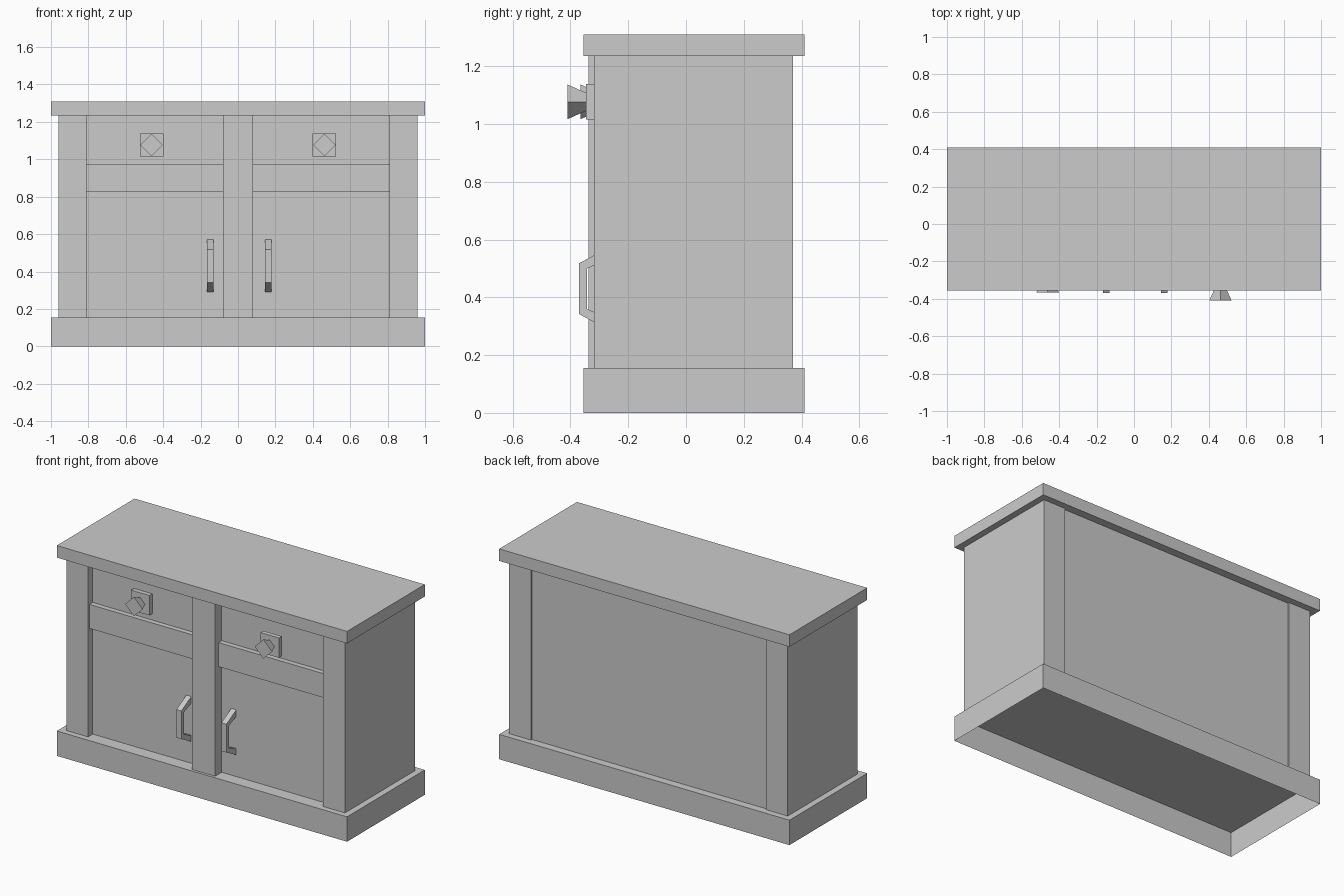
import bpy
import bmesh
from math import pi
from mathutils import Matrix

cube = bpy.data.objects.get("Cube")
if cube:
    bpy.data.objects.remove(cube, do_unlink=True)

GREY = (0.6, 0.6, 0.6, 1)
mat = bpy.data.materials.new("light grey")
mat.use_nodes = True
mat.diffuse_color = GREY
mat.node_tree.nodes["Principled BSDF"].inputs["Base Color"].default_value = GREY


def finish(name, bm):
    bmesh.ops.recalc_face_normals(bm, faces=bm.faces)
    mesh = bpy.data.meshes.new(name)
    bm.to_mesh(mesh)
    bm.free()
    mesh.materials.append(mat)
    obj = bpy.data.objects.new(name, mesh)
    bpy.context.collection.objects.link(obj)
    return obj


def box(name, x, y, z, open_bottom=False):
    """Box from (min, max) pairs, optionally without its underside."""
    bm = bmesh.new()
    bmesh.ops.create_cube(bm, size=1)
    for v in bm.verts:
        v.co = [r[0] if c < 0 else r[1] for c, r in zip(v.co, (x, y, z))]
    if open_bottom:
        low = [f for f in bm.faces if f.calc_center_median().z < z[0] + 0.001]
        bmesh.ops.delete(bm, geom=low, context='FACES_ONLY')
    return finish(name, bm)


def knob(name, x, front):
    """Four-sided flared knob, a point towards each side of its plate."""
    bm = bmesh.new()
    bmesh.ops.create_cone(bm, cap_ends=True, segments=4, radius1=0.031,
                          radius2=0.06, depth=0.064)
    # stand the corners on the x and z axes
    widest = max(bm.verts, key=lambda v: v.co.x)
    if abs(widest.co.y) > 0.01:
        bmesh.ops.rotate(bm, verts=bm.verts, matrix=Matrix.Rotation(pi / 4, 3, 'Z'))
    bmesh.ops.rotate(bm, verts=bm.verts, matrix=Matrix.Rotation(pi / 2, 3, 'X'))
    bmesh.ops.translate(bm, verts=bm.verts, vec=(x, front + 0.032, KNOB_Z))
    finish(name, bm)


def handle(name, x):
    """Bracket-shaped pull extruded across its width."""
    upper = [(DOOR_Y, 0.57), (-0.37, 0.518), (-0.343, 0.5), (DOOR_Y, 0.53)]
    outer, inner = upper[:2], upper[2:]
    flip = lambda pts: [(y, 0.86 - z) for y, z in reversed(pts)]
    profile = outer + flip(outer) + flip(inner) + list(reversed(inner))
    bm = bmesh.new()
    # upper arm, grip and lower arm as quads between outer and inner paths
    out = [bm.verts.new((x - 0.017, y, z)) for y, z in profile[:4]]
    inn = [bm.verts.new((x - 0.017, y, z)) for y, z in reversed(profile[4:])]
    inn.sort(key=lambda v: -v.co.z)
    faces = [bm.faces.new((out[i], out[i + 1], inn[i + 1], inn[i])) for i in range(3)]
    ext = bmesh.ops.extrude_face_region(bm, geom=faces, use_keep_orig=True)
    moved = [g for g in ext["geom"] if isinstance(g, bmesh.types.BMVert)]
    bmesh.ops.translate(bm, verts=moved, vec=(0.034, 0, 0))
    finish(name, bm)


DOOR_Y = -0.273
KNOB_Z = 1.077
BODY = (0.155, 1.235)

# Plinth and worktop
box("plinth", (-1, 1), (-0.355, 0.41), (0, 0.155), open_bottom=True)
box("worktop", (-1, 1), (-0.355, 0.41), (1.235, 1.31))

# Back panel and centre post
box("back_panel", (-0.81, 0.81), (0.33, 0.36), BODY)
box("centre_post", (-0.079, 0.079), (-0.338, -0.2), BODY)

for side, s, handle_x, plate_y in (("left", 1, 0.162, -0.347),
                                   ("right", -1, -0.148, -0.302)):
    span = sorted((s * 0.079, s * 0.81))
    # Side wall, which also forms the front and back corner posts
    box(side + "_side", sorted((s * 0.81, s * 0.96)), (-0.319, 0.37), BODY)
    # Door, rail and drawer front
    box(side + "_door", span, (DOOR_Y, -0.2), (0.155, 0.825))
    box(side + "_rail", span, (-0.305, -0.2), (0.825, 0.975))
    box(side + "_drawer_front", span, (DOOR_Y, -0.2), (0.975, 1.235))
    # Drawer knob on a square plate
    kx = s * 0.462
    box(side + "_knob_plate", (kx - 0.063, kx + 0.063),
        (plate_y, plate_y + 0.028), (KNOB_Z - 0.062, KNOB_Z + 0.062))
    knob(side + "_knob", kx, plate_y - 0.063)
    # Door pull
    handle(side + "_handle", handle_x)
